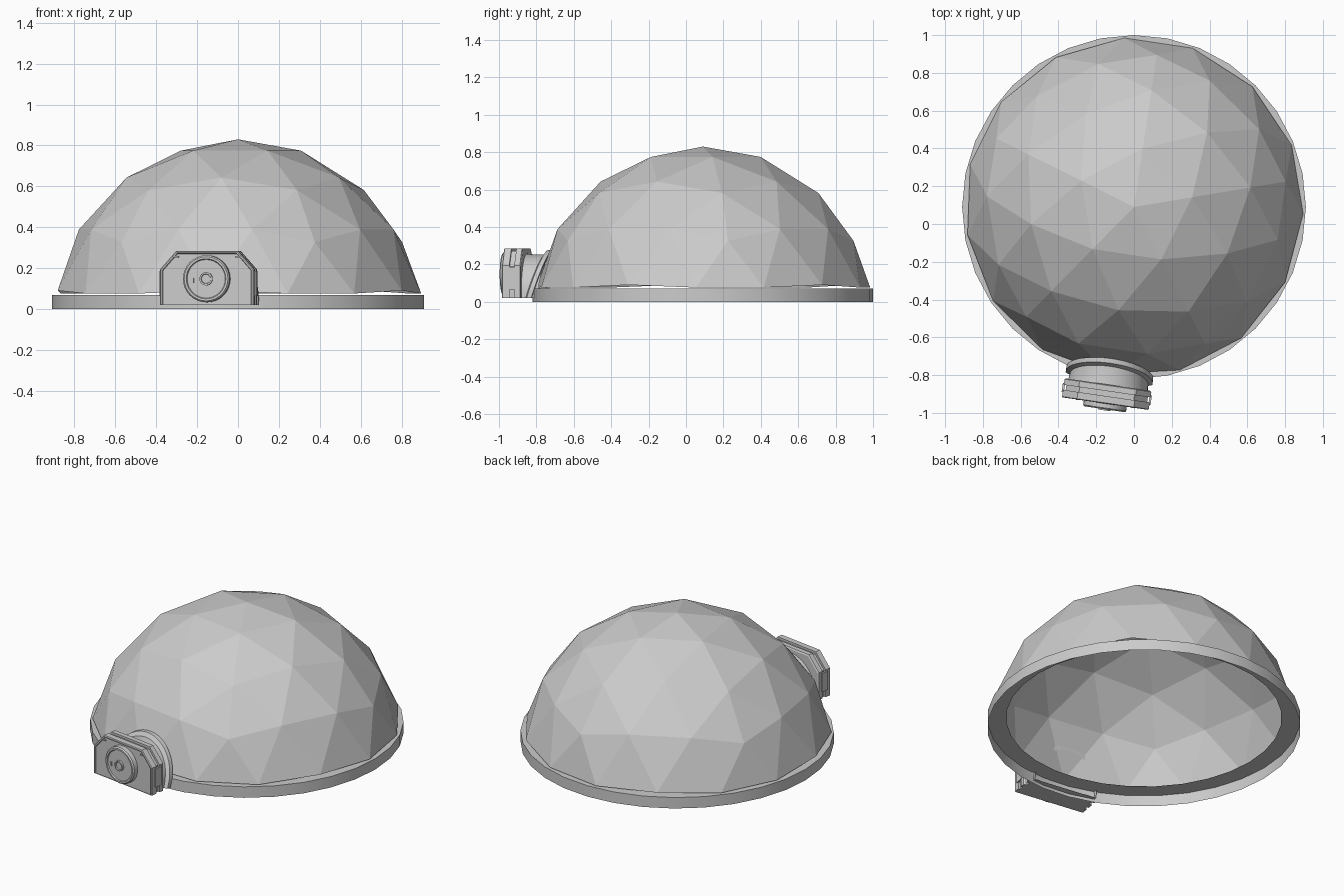
import bpy, bmesh, math
from mathutils import Vector, Matrix

cube = bpy.data.objects.get("Cube")
if cube:
    bpy.data.objects.remove(cube, do_unlink=True)

CENTRE = Vector((0, 0.09, 0))
RADIUS = 0.91
TURN = math.radians(-8.3)      # heading of the airlock
BASE = 0.02                    # underside of the airlock

grey = bpy.data.materials.new("light_grey")
grey.use_nodes = True
grey.diffuse_color = (0.6, 0.6, 0.6, 1)
grey.node_tree.nodes["Principled BSDF"].inputs["Base Color"].default_value = (0.6, 0.6, 0.6, 1)


def finish(name, bm, turn=0.0, smooth=False):
    bmesh.ops.remove_doubles(bm, verts=bm.verts, dist=0.0005)
    bmesh.ops.recalc_face_normals(bm, faces=bm.faces)
    mesh = bpy.data.meshes.new(name)
    bm.to_mesh(mesh)
    bm.free()
    mesh.materials.append(grey)
    obj = bpy.data.objects.new(name, mesh)
    obj.location = CENTRE
    obj.rotation_euler.z = turn
    bpy.context.collection.objects.link(obj)
    if smooth:
        bpy.ops.object.select_all(action='DESELECT')
        obj.select_set(True)
        bpy.context.view_layer.objects.active = obj
        bpy.ops.object.shade_smooth_by_angle(angle=math.radians(30))
    return obj


def loft(name, loops, caps=(True, True), smooth=False):
    """Skin a row of matching closed loops, in the airlock's own frame."""
    bm = bmesh.new()
    rows = [[bm.verts.new(p) for p in loop] for loop in loops]
    n = len(rows[0])
    for a, b in zip(rows, rows[1:]):
        for i in range(n):
            j = (i + 1) % n
            bm.faces.new((a[i], a[j], b[j], b[i]))
    for row, cap in zip((rows[0], rows[-1]), caps):
        if cap:
            bm.faces.new(row)
    return finish(name, bm, TURN, smooth)


# Geodesic dome: each icosahedron face split in three, lower rows removed
bm = bmesh.new()
ico = bmesh.new()
bmesh.ops.create_icosphere(ico, subdivisions=1, radius=1)
FREQ = 3
for face in ico.faces:
    a, b, c = (v.co for v in face.verts)
    grid = {}
    for i in range(FREQ + 1):
        for j in range(FREQ + 1 - i):
            grid[i, j] = (a * (FREQ - i - j) + b * i + c * j).normalized()
    for (i, j) in grid:
        for tri in (((i, j), (i + 1, j), (i, j + 1)),
                    ((i + 1, j), (i + 1, j + 1), (i, j + 1))):
            if all(k in grid and grid[k].z > 0.1 for k in tri):
                bm.faces.new([bm.verts.new(grid[k] * RADIUS) for k in tri])
ico.free()
bmesh.ops.transform(bm, verts=bm.verts,
                    matrix=Matrix.Translation((0, 0, -0.08)) @ Matrix.Rotation(math.radians(9.5), 4, 'Z'))
dome = finish("dome", bm)
# an open shell: make sure it faces outward
top = max(dome.data.polygons, key=lambda p: p.center.z)
if top.normal.z < 0:
    dome.data.flip_normals()

# Foundation ring: outer wall and flat top lip
bm = bmesh.new()
SEG = 32
profile = [(RADIUS, 0), (RADIUS, 0.07), (0.80, 0.07)]
rings = [[bm.verts.new((r * math.cos(math.tau * k / SEG), r * math.sin(math.tau * k / SEG), z))
          for k in range(SEG)] for r, z in profile]
for lo, hi in zip(rings, rings[1:]):
    for k in range(SEG):
        m = (k + 1) % SEG
        bm.faces.new((lo[k], lo[m], hi[m], hi[k]))
ring = finish("foundation_ring", bm, smooth=True)
lip = max(ring.data.polygons, key=lambda p: p.center.z)
if lip.normal.z < 0:
    ring.data.flip_normals()


def arch(radius, depth, slope=0.0, steps=24):
    """Arched section standing on BASE; depth is the distance from the dome axis."""
    pts = [(radius * math.cos(math.pi * k / steps), 0.045 + radius * math.sin(math.pi * k / steps))
           for k in range(steps + 1)]
    pts = [(radius, BASE)] + pts + [(-radius, BASE)]
    return [(u, -(depth + slope * z), z) for u, z in pts]


def hull(depth, inset=0.0):
    """Box section with cut upper corners."""
    w, t, f, s = 0.232 - inset, 0.285 - inset, 0.152 - inset * 0.4, 0.195 - inset * 0.4
    half = [(w, BASE), (w, s), (f, t)]
    pts = half + [(-u, z) for u, z in reversed(half)]
    return [(u, -depth, z) for u, z in pts]


def disc(radius, depth, steps=32):
    return [(radius * math.cos(math.tau * k / steps), -depth,
             0.148 + radius * math.sin(math.tau * k / steps)) for k in range(steps)]


# Airlock tunnel and the collar that follows the dome's slope
loft("airlock_tunnel", [arch(0.208, 0.87, -0.15), arch(0.208, 0.91), arch(0.213, 0.955)],
     caps=(False, False), smooth=True)
loft("tunnel_collar", [arch(0.206, 0.90, -0.32), arch(0.232, 0.90, -0.32),
                       arch(0.232, 0.925, -0.32), arch(0.206, 0.935, -0.32)],
     caps=(False, False), smooth=True)

# Airlock housing: rear flange, recessed waist, front plate with a bevelled rim
loft("airlock_housing", [hull(0.95, 0.008), hull(0.955), hull(0.985), hull(0.985, 0.014),
                         hull(1.012, 0.014), hull(1.012), hull(1.048), hull(1.052, 0.005),
                         hull(1.052, 0.012), hull(1.046, 0.015)])

# Round door with a stepped rim and a central hub
loft("airlock_door", [disc(0.115, 1.04), disc(0.115, 1.075), disc(0.108, 1.082),
                      disc(0.098, 1.082), disc(0.094, 1.076), disc(0.032, 1.076),
                      disc(0.032, 1.088), disc(0.024, 1.088), disc(0.022, 1.082)], smooth=True)


def block(name, centre, size):
    bm = bmesh.new()
    bmesh.ops.create_cube(bm, size=1)
    bmesh.ops.scale(bm, verts=bm.verts, vec=size)
    bmesh.ops.translate(bm, verts=bm.verts, vec=centre)
    return finish(name, bm, TURN)


# Side panels, door latch and corner fittings
for side, name in ((1, "left"), (-1, "right")):
    block(name + "_side_panel", (side * 0.232, -1.0, 0.125), (0.012, 0.05, 0.12))
    block(name + "_corner_fitting", (side * 0.15, -1.05, 0.255), (0.02, 0.008, 0.008))
block("door_latch", (-0.065, -1.078, 0.14), (0.008, 0.008, 0.025))
